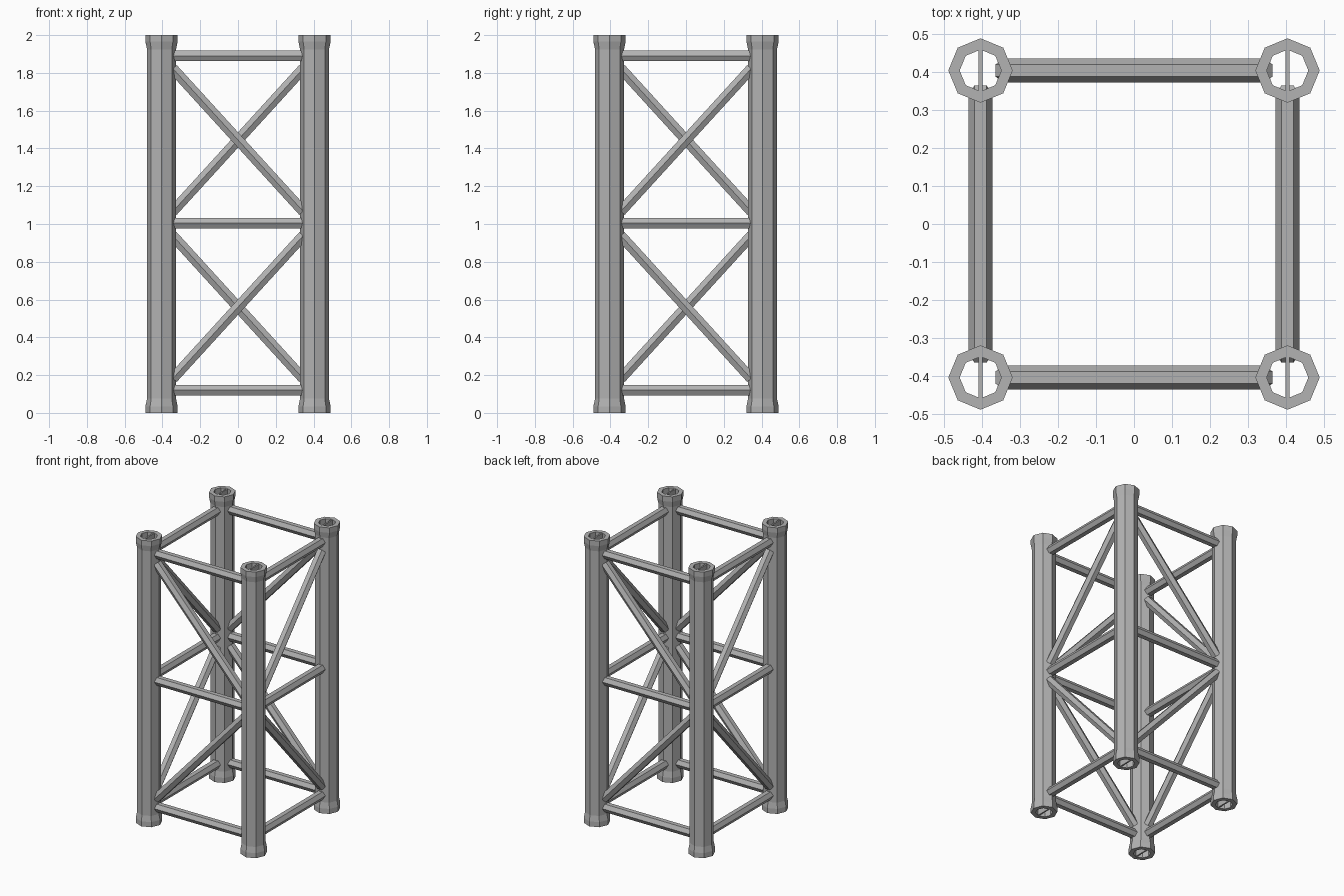
import bpy
import math
from mathutils import Vector, Matrix

cube = bpy.data.objects.get("Cube")
if cube:
    bpy.data.objects.remove(cube)

steel = bpy.data.materials.new("grey_steel")
steel.use_nodes = True
STEEL = (0.45, 0.45, 0.45, 1)
steel.diffuse_color = STEEL
steel.node_tree.nodes["Principled BSDF"].inputs["Base Color"].default_value = STEEL

POST = 0.405       # post centre offset
REACH = 0.345      # half length of the struts between posts
LEVELS = (0.12, 1.005, 1.89)


def add_mesh(name, verts, faces):
    mesh = bpy.data.meshes.new(name)
    mesh.from_pydata(verts, [], faces)
    mesh.materials.append(steel)
    obj = bpy.data.objects.new(name, mesh)
    bpy.context.collection.objects.link(obj)
    return obj


def lathe_loop(name, profile, sides, location):
    """Revolve a closed (radius, height) profile into a hollow tube."""
    n = len(profile)
    verts, faces = [], []
    for i in range(sides):
        a = 2 * math.pi * i / sides
        verts += [(r * math.cos(a), r * math.sin(a), z) for r, z in profile]
        j = (i + 1) % sides
        for k in range(n):
            m = (k + 1) % n
            faces.append((i * n + k, j * n + k, j * n + m, i * n + m))
    add_mesh(name, verts, faces).location = location


def strut(name, start, end, outward, radius=0.032, sides=6):
    """Hexagonal bar whose ridge points along the outward direction."""
    start, end = Vector(start), Vector(end)
    axis = (end - start).normalized()
    side = axis.cross(outward)
    verts = []
    for p in (start, end):
        for i in range(sides):
            a = 2 * math.pi * i / sides
            verts.append(p + radius * (math.cos(a) * outward + math.sin(a) * side))
    faces = [tuple(range(sides)), tuple(reversed(range(sides, 2 * sides)))]
    for i in range(sides):
        j = (i + 1) % sides
        faces.append((i, i + sides, j + sides, j))
    add_mesh(name, verts, faces)


# Corner posts: hollow octagonal tubes with flared ends
outer = [(0.085, 0), (0.085, 0.035), (0.077, 0.075),
         (0.077, 1.925), (0.085, 1.965), (0.085, 2)]
profile = outer + [(0.055, 2), (0.055, 0)]
for side_x, sx in (("right", -1), ("left", 1)):
    for side_y, sy in (("front", -1), ("back", 1)):
        x, y = sx * POST, sy * POST
        lathe_loop(f"{side_y}_{side_x}_post", profile, 8, (x, y, 0))
        # Thin web inside the tube
        add_mesh(f"{side_y}_{side_x}_post_web",
                 [(x + a * 0.005, y + b * 0.054, z) for z in (0.002, 1.998)
                  for a, b in ((-1, -1), (1, -1), (1, 1), (-1, 1))],
                 [(3, 2, 1, 0), (4, 5, 6, 7)] +
                 [(i, (i + 1) % 4, (i + 1) % 4 + 4, i + 4) for i in range(4)])

# Struts on each of the four faces, turning round the tower
for turn, face in enumerate(("front", "left", "back", "right")):
    spin = Matrix.Rotation(turn * math.pi / 2, 3, "Z")
    outward = spin @ Vector((0, -1, 0))

    def at(x, z):
        return spin @ Vector((x, -POST, z))

    for level, z in zip(("bottom", "middle", "top"), LEVELS):
        strut(f"{face}_{level}_rail", at(-REACH, z), at(REACH, z), outward)

    # Diagonals meet at the middle of alternate posts
    s = 1 if turn % 2 == 0 else -1
    for bay, z, tilt in (("lower", 0.56, s), ("upper", 1.445, -s)):
        strut(f"{face}_{bay}_diagonal", at(-REACH, z - tilt * 0.378),
              at(REACH, z + tilt * 0.378), outward)
